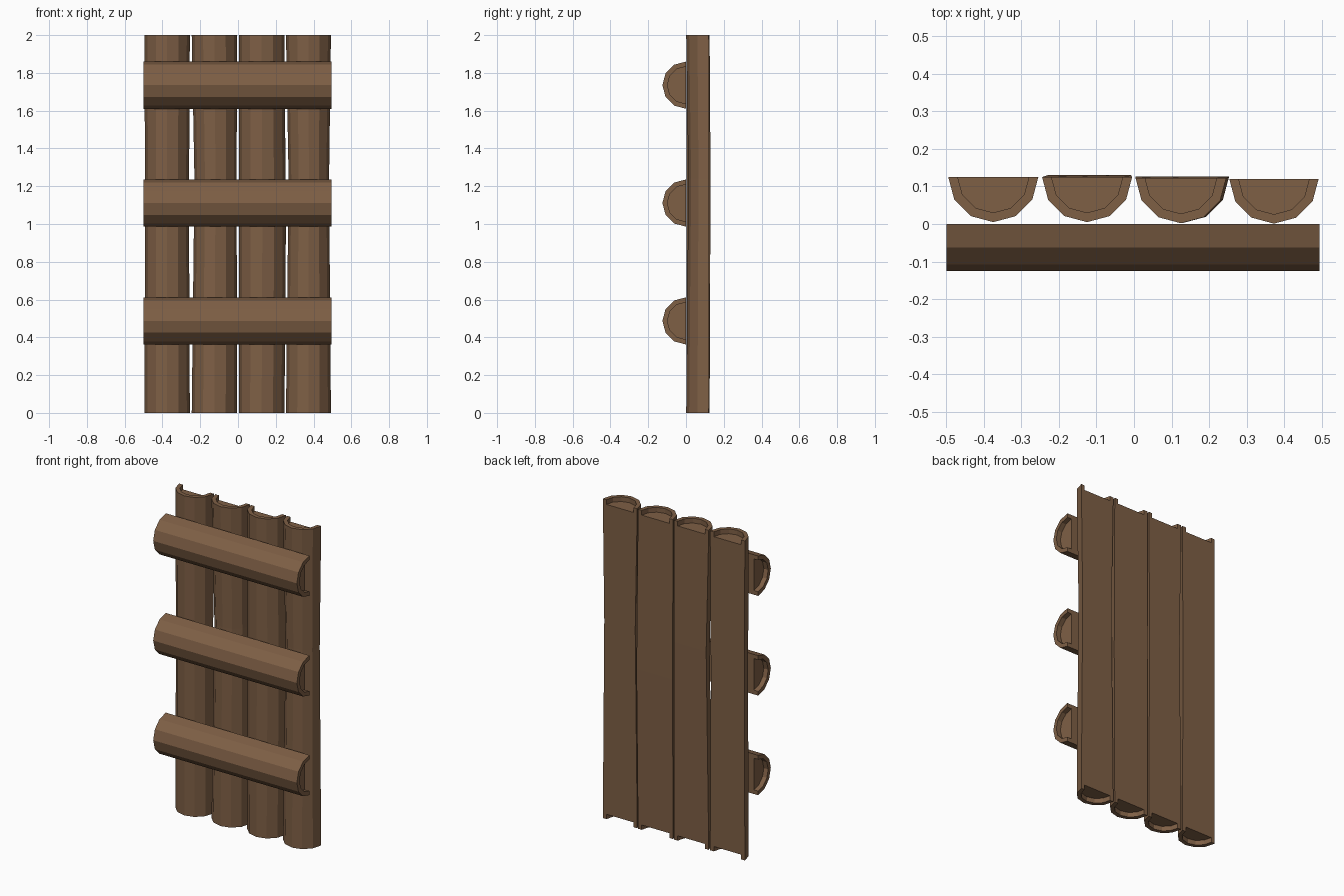
import bpy, bmesh, math
from mathutils import Vector

if "Cube" in bpy.data.objects:
    bpy.data.objects.remove(bpy.data.objects["Cube"])

# One flat bark brown for the whole model
bark = bpy.data.materials.new("bark_brown")
bark.diffuse_color = (0.21, 0.115, 0.06, 1)
bark.use_nodes = True
bark.node_tree.nodes["Principled BSDF"].inputs["Base Color"].default_value = bark.diffuse_color

SIDES = 6        # half of a 12-sided log
RECESS = 0.03    # depth of the hollowed log ends
INNER = 0.79     # recess radius relative to the log


def arc(r):
    return [(r * math.cos(math.pi * i / SIDES), -r * math.sin(math.pi * i / SIDES))
            for i in range(SIDES + 1)]


def half_log(name, length, radius, place, mid=(0.5, 0, 0, 1)):
    """Half log: flat side at local v = 0, round side towards -v.
    mid = (position along log, u shift, v shift, radius scale) of the middle ring."""
    bm = bmesh.new()

    def ring(r, w, du=0, dv=0):
        return [bm.verts.new(place(u + du, v + dv, w)) for u, v in arc(r)]

    centre = ring(radius * mid[3], mid[0] * length, mid[1], mid[2])
    for end, inward in ((0, RECESS), (length, -RECESS)):
        outer = ring(radius, end)
        rim = ring(radius * INNER, end)
        floor = ring(radius * INNER, end + inward)
        for a, b in ((centre, outer), (outer, rim), (rim, floor)):
            for i in range(SIDES):
                bm.faces.new((a[i], a[i + 1], b[i + 1], b[i]))
        bm.faces.new(floor)
        # flat side, notched where the hollow end breaks through
        bm.faces.new((outer[0], rim[0], floor[0], floor[-1], rim[-1],
                      outer[-1], centre[-1], centre[0]))
    bmesh.ops.recalc_face_normals(bm, faces=bm.faces)
    mesh = bpy.data.meshes.new(name)
    bm.to_mesh(mesh)
    bm.free()
    mesh.materials.append(bark)
    bpy.context.collection.objects.link(bpy.data.objects.new(name, mesh))


# Upright half logs, slightly warped in the middle
uprights = [
    (-0.375, 0.120, 0.125, (0.55, -0.001, 0.000, 0.97)),
    (-0.125, 0.120, 0.125, (0.62, 0.006, 0.005, 0.93)),
    (0.125, 0.121, 0.123, (0.50, 0.004, 0.004, 1.03)),
    (0.373, 0.119, 0.120, (0.62, 0.002, 0.000, 0.90)),
]
for n, (x, r, back, mid) in enumerate(uprights, 1):
    half_log(f"upright_log_{n}", 2.0, r,
             lambda u, v, w, x=x, back=back: Vector((x + u, back + v, w)), mid)

# Cross half logs fixed to the front
for n in range(3):
    z = 0.487 + 0.624 * n
    half_log(f"cross_log_{n + 1}", 0.995, 0.125,
             lambda u, v, w, z=z: Vector((-0.5 + w, v, z + u)))
